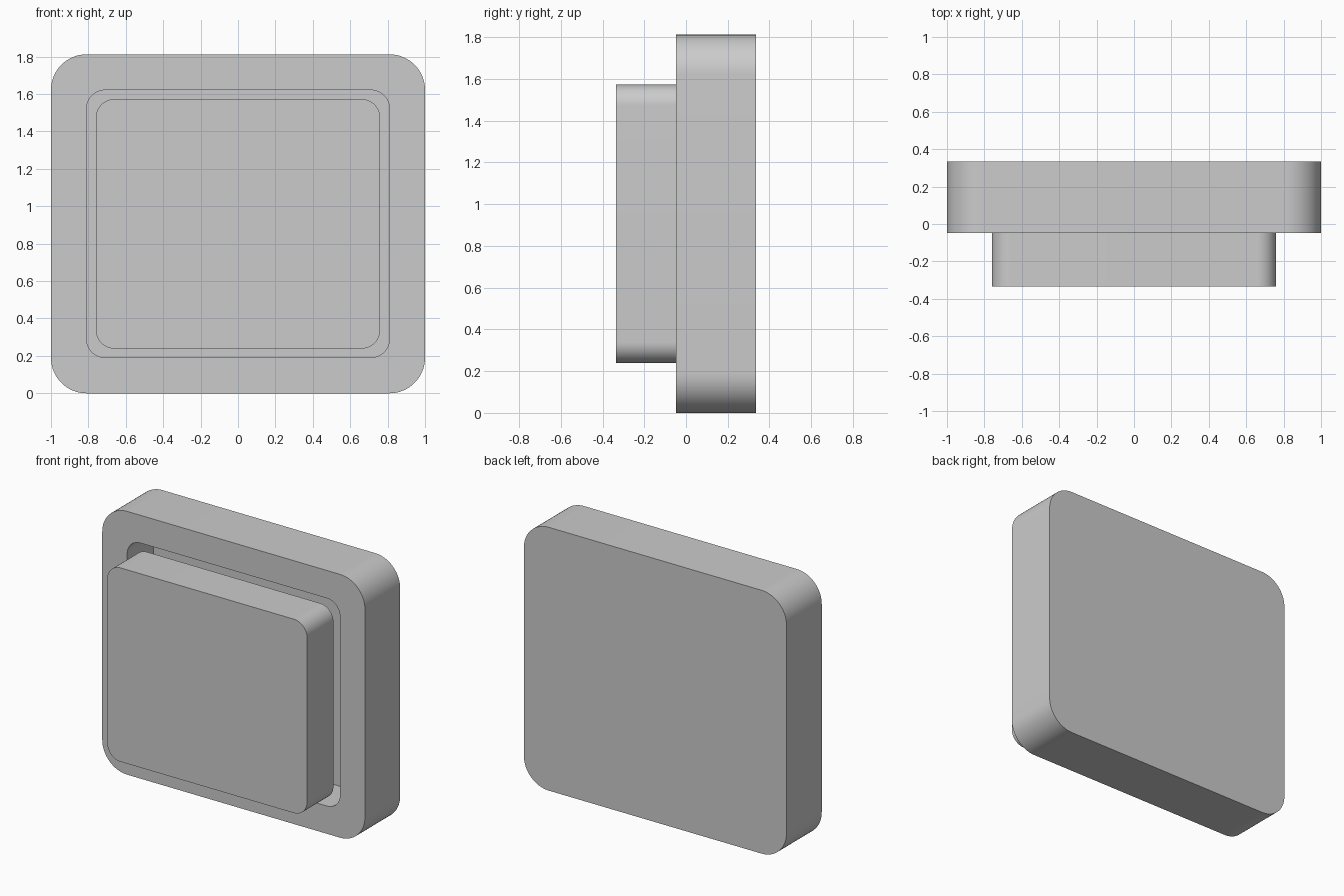
import bpy
import bmesh
from math import sin, cos, pi, radians

cube = bpy.data.objects.get("Cube")
if cube:
    bpy.data.objects.remove(cube, do_unlink=True)

# Single plain grey material
grey = bpy.data.materials.new("plain_grey")
grey.use_nodes = True
colour = (0.6, 0.6, 0.6, 1)
grey.diffuse_color = colour
grey.node_tree.nodes["Principled BSDF"].inputs["Base Color"].default_value = colour

MID_Z = 0.906
SEGMENTS = 16


def rounded_loop(bm, half_w, half_h, radius, y):
    """Rounded rectangle of vertices in the plane at depth y."""
    verts = []
    for corner, (sx, sz) in enumerate([(1, 1), (-1, 1), (-1, -1), (1, -1)]):
        cx, cz = sx * (half_w - radius), sz * (half_h - radius)
        for i in range(SEGMENTS + 1):
            a = (corner + i / SEGMENTS) * pi / 2
            verts.append(bm.verts.new((cx + radius * cos(a), y,
                                       MID_Z + cz + radius * sin(a))))
    return verts


def lofted_solid(name, sections):
    """Skin through a series of rounded rectangles and cap both ends."""
    bm = bmesh.new()
    loops = [rounded_loop(bm, *s) for s in sections]
    for a, b in zip(loops, loops[1:]):
        for i in range(len(a)):
            j = (i + 1) % len(a)
            bm.faces.new((a[i], a[j], b[j], b[i]))
    bm.faces.new(loops[0])
    bm.faces.new(loops[-1])
    bmesh.ops.recalc_face_normals(bm, faces=bm.faces)
    mesh = bpy.data.meshes.new(name)
    bm.to_mesh(mesh)
    bm.free()
    mesh.materials.append(grey)
    mesh.shade_smooth()
    mesh.set_sharp_from_angle(angle=radians(30))
    obj = bpy.data.objects.new(name, mesh)
    bpy.context.collection.objects.link(obj)
    return obj


BACK, FACE, FRONT = 0.335, -0.048, -0.335
RECESS_FLOOR = FACE + 0.285

# Housing with a rounded pocket in its front face
lofted_solid("housing", [
    (1.0, MID_Z, 0.19, BACK),
    (1.0, MID_Z, 0.19, FACE),
    (0.81, 0.715, 0.1, FACE),
    (0.81, 0.715, 0.1, RECESS_FLOOR),
])

# Raised push block, standing clear in front of the pocket
lofted_solid("push_block", [
    (0.76, 0.667, 0.1, FACE),
    (0.76, 0.667, 0.1, FRONT),
])
